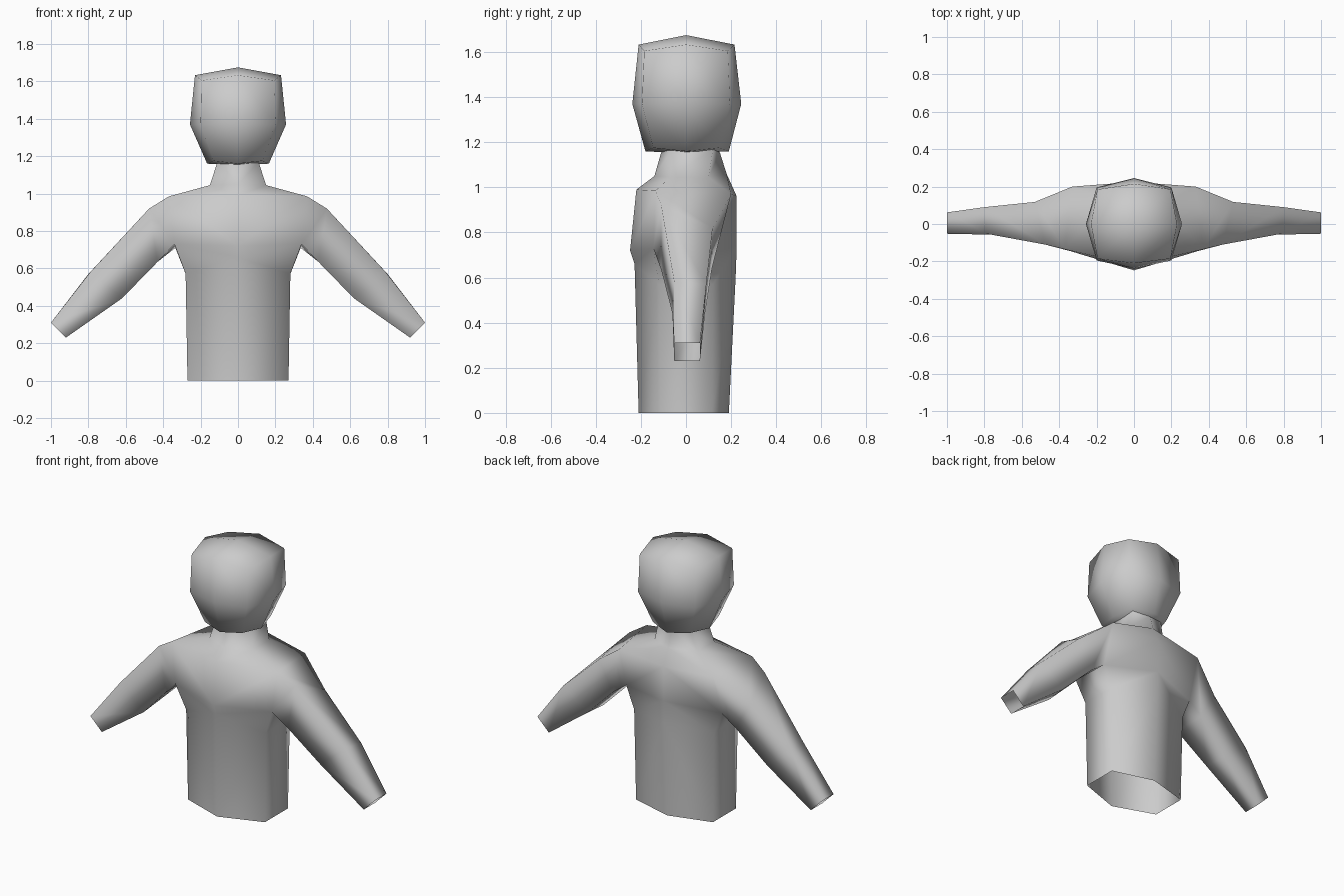
import bpy, bmesh
from mathutils import Vector

if "Cube" in bpy.data.objects:
    bpy.data.objects.remove(bpy.data.objects["Cube"])


def finish(bm, name):
    bmesh.ops.recalc_face_normals(bm, faces=bm.faces)
    for f in bm.faces:
        f.smooth = True
    me = bpy.data.meshes.new(name)
    bm.to_mesh(me)
    bm.free()
    ob = bpy.data.objects.new(name, me)
    bpy.context.collection.objects.link(ob)
    return ob


def bridge(bm, a, b, closed=False, skip=()):
    n = len(a)
    for i in range(n if closed else n - 1):
        if i not in skip:
            j = (i + 1) % n
            bm.faces.new((a[i], a[j], b[j], b[i]))


# Torso and neck: half rings (front centre, front side, back side, back centre)
TORSO = [
    [(0, -.21, 0), (.27, -.115, 0), (.27, .115, 0), (0, .19, 0)],
    [(0, -.228, .66), (.28, -.12, .57), (.28, .12, .57), (0, .22, .6)],
    [(0, -.248, .72), (.34, -.145, .73), (.335, .12, .71), (0, .225, .74)],
    [(0, -.22, .99), (.37, -.135, .985), (.33, .2, .97), (0, .225, .96)],
    [(0, -.14, 1.05), (.15, -.07, 1.045), (.15, .1, 1.045), (0, .18, 1.06)],
    [(0, -.11, 1.155), (.11, -.06, 1.17), (.11, .12, 1.17), (0, .15, 1.155)],
]
# Arm: rings (front low, front top, back top, back low), open at the wrist
ARM = [
    [(.43, -.11, .635), (.475, -.11, .92), (.53, .118, .82), (.43, .115, .64)],
    [(.62, -.06, .44), (.79, -.052, .58), (.8, .09, .57), (.63, .085, .445)],
    [(.92, -.052, .23), (1, -.052, .31), (1, .062, .31), (.92, .062, .23)],
]

bm = bmesh.new()
torso = [[bm.verts.new(p) for p in ring] for ring in TORSO]
for k in range(len(torso) - 1):
    bridge(bm, torso[k], torso[k + 1], skip=(1,) if k == 2 else ())
arm = [[torso[2][1], torso[3][1], torso[3][2], torso[2][2]]]
arm += [[bm.verts.new(p) for p in ring] for ring in ARM]
for a, b in zip(arm, arm[1:]):
    bridge(bm, a, b, closed=True)

# Mirror to the other side and weld the centre line
geom = bm.verts[:] + bm.edges[:] + bm.faces[:]
bmesh.ops.mirror(bm, geom=geom, axis='X', merge_dist=0.0005)
bmesh.ops.remove_doubles(bm, verts=bm.verts, dist=0.0005)
finish(bm, "upper_body")

# Head: 2x2x2 divided cube; per level: side x, front y, back y,
# corner x, corner y, side z, corner z, centre z
LEVELS = {
    -1: (.165, .18, .19, .13, .145, 1.16, 1.175, 1.15),
    0: (.257, .238, .245, .2, .195, 1.37, 1.37, 1.37),
    1: (.23, .21, .215, .195, .185, 1.633, 1.605, 1.675),
}
bm = bmesh.new()
bmesh.ops.create_cube(bm, size=2)
bmesh.ops.subdivide_edges(bm, edges=bm.edges[:], cuts=1, use_grid_fill=True)
for v in bm.verts:
    i, j, k = (round(c) for c in v.co)
    sx, fy, by, cx, cy, sz, cz, mz = LEVELS[k]
    if i and j:
        v.co = Vector((i * cx, j * cy, cz))
    elif i:
        v.co = Vector((i * sx, 0, sz))
    elif j:
        v.co = Vector((0, by if j > 0 else -fy, sz))
    else:
        v.co = Vector((0, 0, mz))
finish(bm, "head")
